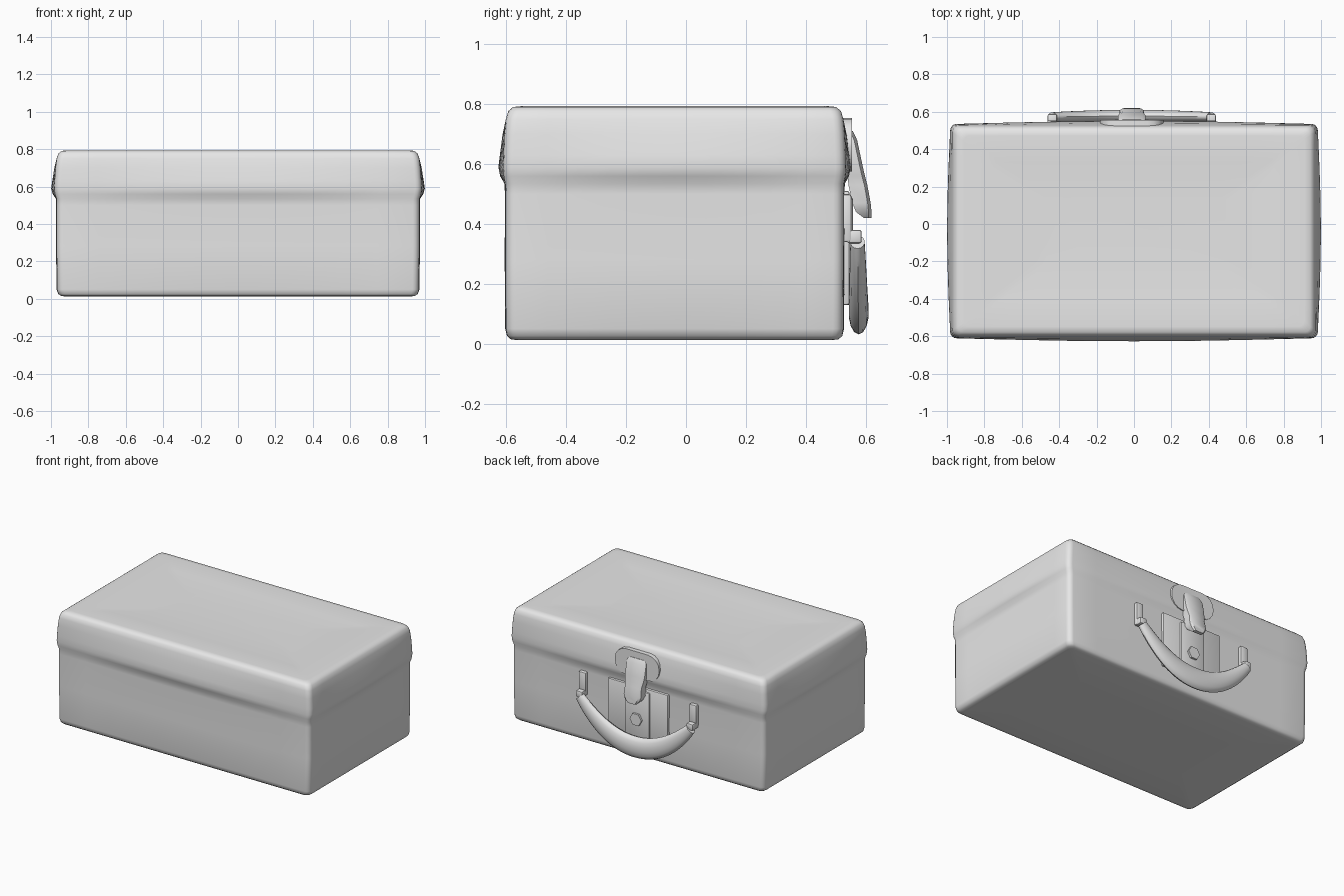
import bpy, bmesh, math
from mathutils import Vector

if "Cube" in bpy.data.objects:
    bpy.data.objects.remove(bpy.data.objects["Cube"])

grey = bpy.data.materials.new("warm_grey")
grey.diffuse_color = (0.8, 0.8, 0.8, 1)
grey.use_nodes = True
grey.node_tree.nodes["Principled BSDF"].inputs["Base Color"].default_value = grey.diffuse_color


def finish(name, bm, angle=40):
    """Turn a bmesh into a shaded, coloured object."""
    bmesh.ops.recalc_face_normals(bm, faces=bm.faces[:])
    me = bpy.data.meshes.new(name)
    bm.to_mesh(me)
    bm.free()
    me.materials.append(grey)
    ob = bpy.data.objects.new(name, me)
    bpy.context.collection.objects.link(ob)
    bpy.ops.object.select_all(action='DESELECT')
    ob.select_set(True)
    bpy.context.view_layer.objects.active = ob
    bpy.ops.object.shade_smooth_by_angle(angle=math.radians(angle))
    return ob


def loft(name, rings, angle=40):
    """Skin a list of closed rings and cap both ends."""
    bm = bmesh.new()
    rows = [[bm.verts.new(p) for p in r] for r in rings]
    n = len(rows[0])
    for a, b in zip(rows, rows[1:]):
        for i in range(n):
            j = (i + 1) % n
            bm.faces.new((a[i], a[j], b[j], b[i]))
    bm.faces.new(rows[0][::-1])
    bm.faces.new(rows[-1])
    return finish(name, bm, angle)


def rounded_loop(hx, hy, r, bulge, steps=10):
    """Rounded rectangle whose long sides can bow outward."""
    pts = []
    for k in range(4):
        a0 = k * math.pi / 2
        sx, sy = ((1, 1), (-1, 1), (-1, -1), (1, -1))[k]
        c = Vector((sx * (hx - r), sy * (hy - r)))
        for i in range(5):
            a = a0 + i * math.pi / 8
            pts.append(c + Vector((math.cos(a), math.sin(a))) * r)
        tx, ty = ((-1, 1), (-1, -1), (1, -1), (1, 1))[k]
        end = Vector((tx * (hx - r), ty * (hy - r)))
        out = Vector((math.cos(a0 + math.pi / 2), math.sin(a0 + math.pi / 2)))
        end += out * r
        start = pts[-1].copy()
        for i in range(1, steps):
            t = i / steps
            pts.append(start.lerp(end, t) + out * bulge * math.sin(math.pi * t))
    return pts


def box(name, center, size, bevel=0.008, tilt=0):
    """Bevelled block, optionally tilted about x."""
    bm = bmesh.new()
    bmesh.ops.create_cube(bm, size=1)
    bmesh.ops.scale(bm, vec=size, verts=bm.verts)
    bmesh.ops.bevel(bm, geom=bm.edges[:], offset=bevel, segments=2,
                    profile=0.5, affect='EDGES')
    ob = finish(name, bm)
    ob.location = center
    ob.rotation_euler.x = tilt
    return ob


def plate(name, outline, y0, y1):
    """Flat plate standing upright, outline given in (x, z)."""
    return loft(name, [[(x, y, z) for x, z in outline] for y in (y0, y1)], 30)


# Case: rings of (height, half width, half depth, corner radius, bow)
profile = [
    (0.012, 0.60, 0.25, 0.03, 0), (0.012, 0.92, 0.525, 0.03, 0),
    (0.015, 0.945, 0.548, 0.03, 0), (0.026, 0.961, 0.56, 0.035, 0),
    (0.05, 0.968, 0.564, 0.035, 0.002), (0.28, 0.97, 0.565, 0.035, 0.003),
    (0.50, 0.97, 0.565, 0.035, 0.002), (0.535, 0.971, 0.566, 0.035, 0.003),
    (0.56, 0.979, 0.571, 0.035, 0.012), (0.59, 0.983, 0.573, 0.035, 0.016),
    (0.63, 0.981, 0.572, 0.035, 0.012), (0.70, 0.976, 0.569, 0.035, 0.006),
    (0.75, 0.97, 0.564, 0.035, 0), (0.777, 0.96, 0.556, 0.035, 0),
    (0.791, 0.942, 0.54, 0.03, 0), (0.794, 0.91, 0.51, 0.03, 0),
    (0.786, 0.75, 0.37, 0.03, 0), (0.779, 0.50, 0.18, 0.03, 0),
]
loft("case", [[(p.x, p.y - 0.038, z) for p in rounded_loop(hx, hy, r, b)]
              for z, hx, hy, r, b in profile], 60)

# Lock plate with its raised middle strip and hexagonal stud
CX = -0.012
box("lock_plate", (CX, 0.531, 0.32), (0.46, 0.03, 0.38), 0.006)
box("lock_strip", (CX, 0.543, 0.31), (0.19, 0.03, 0.36), 0.008)
stud = [(CX + 0.045 * math.cos(i * math.pi / 3),
         0.29 + 0.045 * math.sin(i * math.pi / 3)) for i in range(6)]
plate("lock_stud", stud, 0.55, 0.572)

# Rounded hinge plate of the clasp on the lid
oval = [(CX + p.x, 0.665 + p.y) for p in rounded_loop(0.17, 0.09, 0.085, 0, 2)]
plate("clasp_plate", oval, 0.52, 0.555)

# Clasp tongue: rows of (height, back y, front y, half width)
tongue = [(0.71, 0.545, 0.558, 0.065), (0.68, 0.545, 0.572, 0.074),
          (0.60, 0.542, 0.589, 0.074), (0.56, 0.54, 0.598, 0.068),
          (0.53, 0.543, 0.606, 0.062), (0.47, 0.556, 0.617, 0.066),
          (0.44, 0.568, 0.62, 0.055), (0.42, 0.595, 0.62, 0.035)]
loft("clasp_tongue", [[(CX - w, a, z), (CX + w, a, z), (CX + w, b - 0.01, z),
                       (CX + w * 0.75, b, z), (CX - w * 0.75, b, z),
                       (CX - w, b - 0.01, z)] for z, a, b, w in tongue], 35)

# Handle: tapered oval tube swept along a hanging curve
rings, N, S = [], 32, 14
for k in range(N + 1):
    t = -1 + 2 * k / N
    x, z = CX + 0.425 * t, 0.105 + 0.235 * abs(t) ** 2.1
    slope = 0.235 * 2.1 * abs(t) ** 1.1 * math.copysign(1, t) / 0.425
    nrm = Vector((-slope, 0, 1)).normalized()
    swell = math.cos(t * math.pi / 2) ** 0.8 if abs(t) < 1 else 0
    rn, ry = 0.034 + 0.040 * swell, 0.024 + 0.010 * swell
    c = Vector((x, 0.573 + 0.004 * swell, z))
    rings.append([c + nrm * rn * math.cos(a) + Vector((0, ry * math.sin(a), 0))
                  for a in (2 * math.pi * i / S for i in range(S))])
loft("handle", rings)

# Handle mounts: a strap on the case and a small loop into each handle end
for side, label in ((-1, "right"), (1, "left")):
    x = CX + side * 0.425
    box("handle_strap_" + label, (x, 0.536, 0.42), (0.055, 0.034, 0.16))
    box("handle_loop_" + label, (x, 0.562, 0.358), (0.05, 0.05, 0.045))
